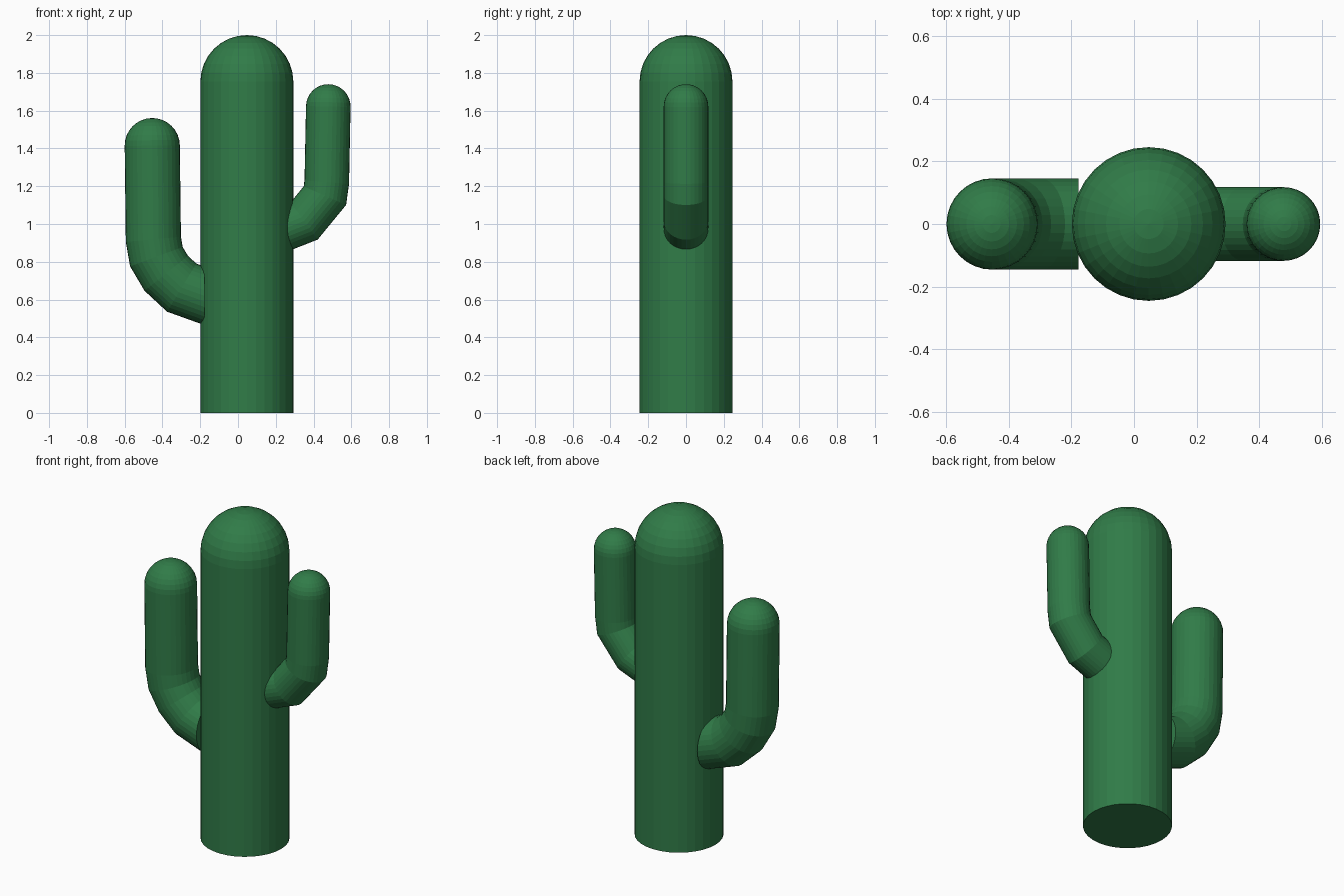
import bpy, bmesh
from math import sin, cos, pi
from mathutils import Vector

if "Cube" in bpy.data.objects:
    bpy.data.objects.remove(bpy.data.objects["Cube"])

SIDES, DOME = 32, 8

green = bpy.data.materials.new("cactus_green")
green.diffuse_color = (0.03, 0.20, 0.065, 1)
green.use_nodes = True
green.node_tree.nodes["Principled BSDF"].inputs["Base Color"].default_value = green.diffuse_color


def stem(name, path, r, start=None):
    """Round stem along an x-z path: mitred bends, flat start, domed tip."""
    pts = [Vector((x, 0, z)) for x, z in path]
    dirs = [(b - a).normalized() for a, b in zip(pts, pts[1:])]
    rings = []  # centre, in-plane axis, in-plane radius, y radius
    for i, p in enumerate(pts):
        d0, d1 = dirs[max(i - 1, 0)], dirs[min(i, len(dirs) - 1)]
        t = (d0 + d1).normalized()
        if i == 0 and start:
            t = Vector(start)
        rings.append((p, Vector((t.z, 0, -t.x)), r / t.dot(d1), r))
    # Domed tip
    d = dirs[-1]
    side = Vector((d.z, 0, -d.x))
    for k in range(1, DOME):
        a = k * pi / 2 / DOME
        rings.append((pts[-1] + d * r * sin(a), side, r * cos(a), r * cos(a)))

    bm = bmesh.new()
    loops = []
    for c, axis, ra, ry in rings:
        loops.append([bm.verts.new(c + axis * ra * cos(2 * pi * j / SIDES)
                                   + Vector((0, ry * sin(2 * pi * j / SIDES), 0)))
                      for j in range(SIDES)])
    tip = bm.verts.new(pts[-1] + d * r)
    bm.faces.new(loops[0])
    for j in range(SIDES):
        n = (j + 1) % SIDES
        for lo, hi in zip(loops, loops[1:]):
            bm.faces.new((lo[j], lo[n], hi[n], hi[j]))
        bm.faces.new((loops[-1][j], loops[-1][n], tip))
    bmesh.ops.recalc_face_normals(bm, faces=bm.faces)
    mesh = bpy.data.meshes.new(name)
    bm.to_mesh(mesh)
    bm.free()
    mesh.materials.append(green)
    obj = bpy.data.objects.new(name, mesh)
    bpy.context.collection.objects.link(obj)


# Main trunk
stem("trunk", [(0.047, 0), (0.047, 1.754)], 0.246)

# Thick low arm, ending in an upright disc at the trunk
stem("left_arm", [(-0.178, 0.62), (-0.298, 0.663), (-0.38, 0.739),
                  (-0.432, 0.827), (-0.448, 0.919), (-0.454, 1.415)],
     0.146, start=(-1, 0, 0))

# Thin high arm, running into the trunk
stem("right_arm", [(0.22, 0.965), (0.35, 1.016), (0.46, 1.15),
                   (0.47, 1.222), (0.478, 1.622)], 0.118)
